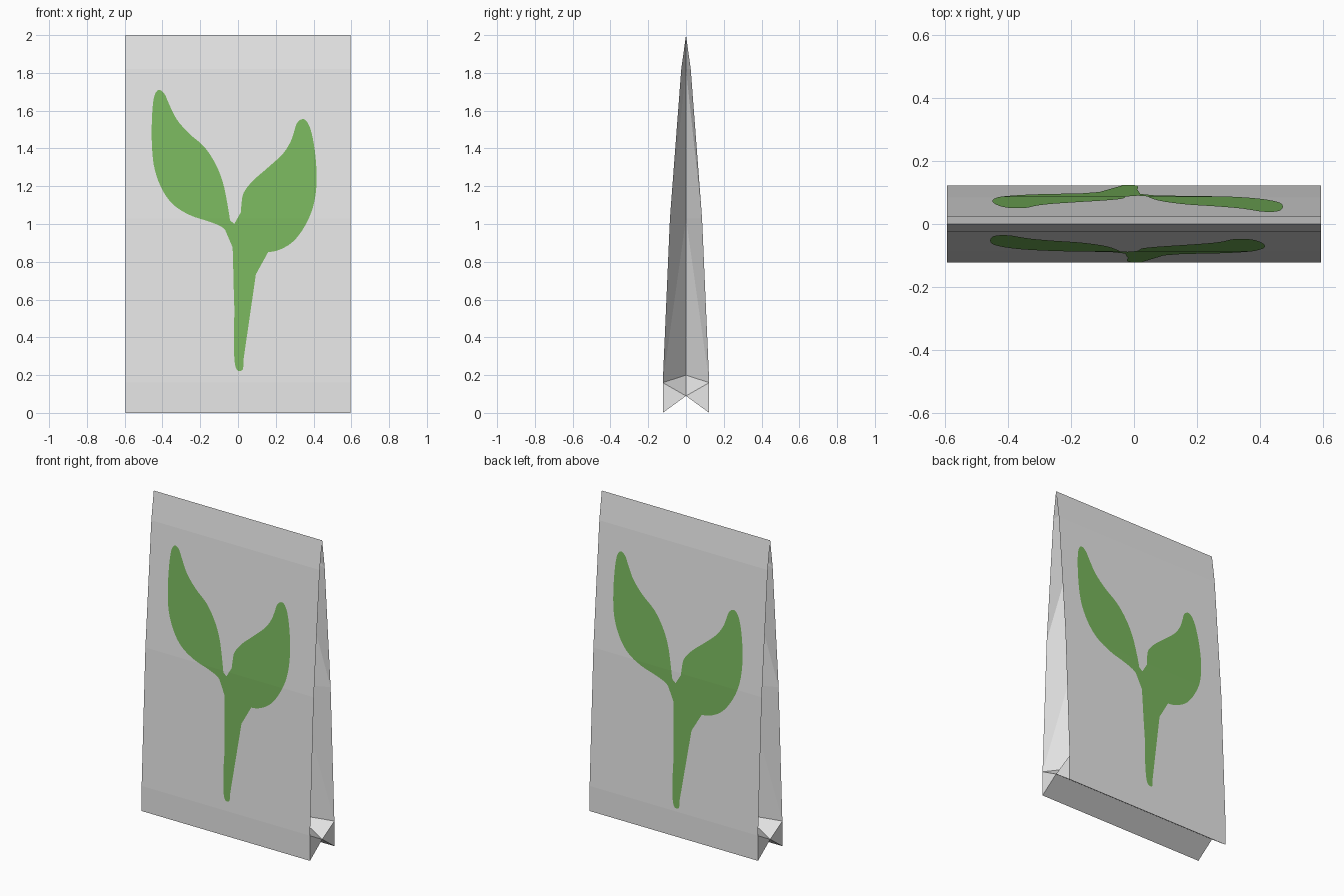
import bpy, bmesh
from mathutils import Vector

if "Cube" in bpy.data.objects:
    bpy.data.objects.remove(bpy.data.objects["Cube"])


def material(name, rgb):
    m = bpy.data.materials.new(name)
    m.diffuse_color = (*rgb, 1)
    m.use_nodes = True
    m.node_tree.nodes["Principled BSDF"].inputs["Base Color"].default_value = m.diffuse_color
    return m


paper = material("light grey paper", (0.8, 0.8, 0.8))
green = material("leaf green", (0.193, 0.475, 0.111))

W = 0.595        # half width
INSET = 0.18     # how far the side gussets fold in
NOTCH = 0.09     # height of the bottom fold
# half thickness of the bag by height: (y, z)
PROFILE = [(0.123, 0.0), (0.123, 0.16), (0.085, 1.03), (0.025, 1.82), (0.0, 2.0)]
CREASE_Z = [None, 0.2, 1.03, 1.82, 2.0]   # heights along the gusset's inner fold


def half_depth(z):
    for (y0, z0), (y1, z1) in zip(PROFILE, PROFILE[1:]):
        if z <= z1:
            return y0 + (y1 - y0) * (z - z0) / (z1 - z0)
    return 0.0


def finish(bm, name, mat):
    me = bpy.data.meshes.new(name)
    bm.to_mesh(me)
    bm.free()
    me.materials.append(mat)
    ob = bpy.data.objects.new(name, me)
    bpy.context.collection.objects.link(ob)
    return ob


# Bag: front and back panels, folded gussets, notched bottom
bm = bmesh.new()


def face(*pts):
    bm.faces.new([bm.verts.new(p) for p in pts])


for sy in (-1, 1):
    for i in range(len(PROFILE) - 1):
        (y0, z0), (y1, z1) = PROFILE[i], PROFILE[i + 1]
        face((-W, sy * y0, z0), (W, sy * y0, z0), (W, sy * y1, z1), (-W, sy * y1, z1))
        for sx in (-1, 1):
            xo, xi = sx * W, sx * (W - INSET)
            if i == 0:
                # bottom flap of the gusset, folded outward
                face((xo, sy * y0, z0), (xo, sy * y1, z1), (xo, 0, NOTCH))
                face((xo, sy * y1, z1), (xi, 0, CREASE_Z[1]), (xo, 0, NOTCH))
            else:
                a, b = (xo, sy * y0, z0), (xo, sy * y1, z1)
                c, d = (xi, 0, CREASE_Z[i + 1]), (xi, 0, CREASE_Z[i])
                face(a, b, c)
                face(a, c, d)
    # sloping half of the bottom
    yb = sy * PROFILE[0][0]
    face((-W, yb, 0), (W, yb, 0), (W, 0, NOTCH), (-W, 0, NOTCH))
bmesh.ops.remove_doubles(bm, verts=bm.verts[:], dist=1e-5)
bmesh.ops.recalc_face_normals(bm, faces=bm.faces[:])
finish(bm, "paper_bag", paper)

# Sprout outline (across, up): big leaf, stem, small leaf
OUTLINE = [
    (-0.02, 1.0), (-0.042, 1.02), (-0.055, 1.1), (-0.08, 1.22), (-0.12, 1.32),
    (-0.18, 1.41), (-0.26, 1.48), (-0.325, 1.555), (-0.365, 1.635), (-0.39, 1.69),
    (-0.42, 1.71), (-0.445, 1.67), (-0.456, 1.55), (-0.455, 1.4), (-0.44, 1.285),
    (-0.4, 1.18), (-0.34, 1.1), (-0.25, 1.045), (-0.15, 1.012), (-0.08, 0.98),
    (-0.045, 0.93), (-0.025, 0.85), (-0.024, 0.7), (-0.016, 0.6), (-0.022, 0.45),
    (-0.02, 0.3), (-0.01, 0.235), (0.01, 0.222), (0.028, 0.245), (0.02, 0.38),
    (0.03, 0.48), (0.023, 0.54), (0.027, 0.7), (0.027, 0.8), (0.02, 0.88),
    (0.025, 0.94), (0.042, 0.945), (0.06, 0.91), (0.1, 0.87), (0.16, 0.852),
    (0.23, 0.868), (0.3, 0.915), (0.36, 1.0), (0.4, 1.1), (0.416, 1.22),
    (0.41, 1.36), (0.39, 1.48), (0.366, 1.54), (0.34, 1.555), (0.31, 1.53),
    (0.285, 1.45), (0.24, 1.375), (0.16, 1.3), (0.08, 1.23), (0.03, 1.165),
    (0.018, 1.1), (0.012, 1.03), (0.0, 1.0),
]


def smooth_loop(pts, steps=4):
    """Closed Catmull-Rom curve through the points."""
    p = [Vector(q) for q in pts]
    n, out = len(p), []
    for i in range(n):
        a, b, c, d = p[i - 1], p[i], p[(i + 1) % n], p[(i + 2) % n]
        for k in range(steps):
            t = k / steps
            out.append(0.5 * (2 * b + (c - a) * t + (2 * a - 5 * b + 4 * c - d) * t * t
                              + (3 * b - a - 3 * c + d) * t ** 3))
    return out


def sprout(name, side, scale, du, dz):
    """Thin printed sprout hugging the front (-1) or back (1) panel."""
    bm = bmesh.new()
    bm.faces.new([bm.verts.new((-side * (q.x * scale + du), 0, q.y + dz))
                  for q in smooth_loop(OUTLINE)])
    bmesh.ops.triangulate(bm, faces=bm.faces[:])
    # fold where the panel folds
    bmesh.ops.bisect_plane(bm, geom=bm.verts[:] + bm.edges[:] + bm.faces[:],
                           plane_co=(0, 0, PROFILE[2][1]), plane_no=(0, 0, 1))
    for v in bm.verts:
        v.co.y = side * (half_depth(v.co.z) + 0.002)
    bm.normal_update()
    for f in bm.faces:
        if f.normal.y * side < 0:
            f.normal_flip()
    finish(bm, name, green)


sprout("front_sprout", -1, 1.0, 0.0, 0.0)
sprout("back_sprout", 1, 1.057, 0.01, -0.04)
